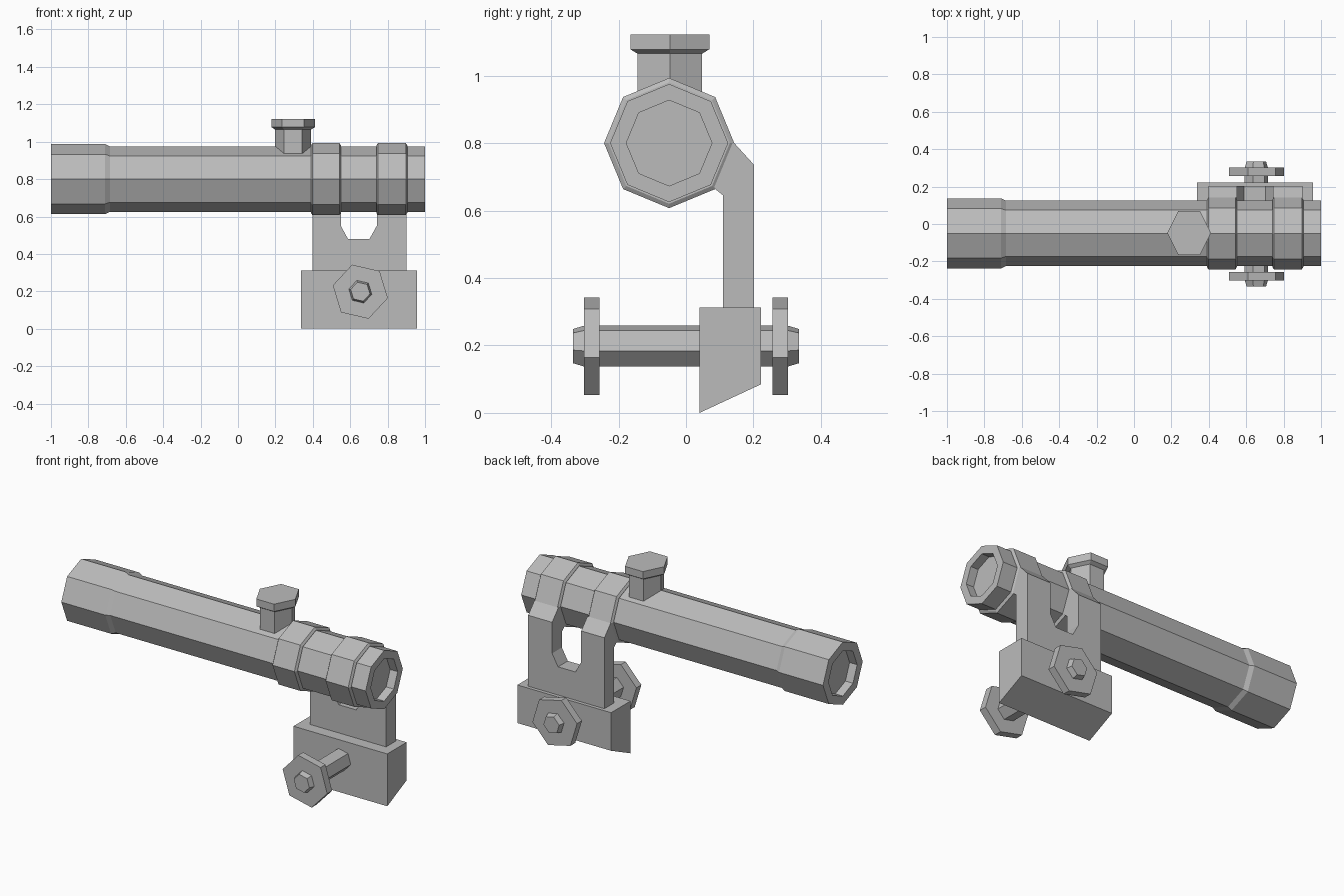
import bpy, bmesh, math

cube = bpy.data.objects.get("Cube")
if cube:
    bpy.data.objects.remove(cube, do_unlink=True)

grey = bpy.data.materials.new("plain_grey")
grey.use_nodes = True
colour = (0.5, 0.5, 0.5, 1)
grey.diffuse_color = colour
grey.node_tree.nodes["Principled BSDF"].inputs["Base Color"].default_value = colour


def make(name, bm):
    bmesh.ops.recalc_face_normals(bm, faces=bm.faces)
    mesh = bpy.data.meshes.new(name)
    bm.to_mesh(mesh)
    bm.free()
    mesh.materials.append(grey)
    obj = bpy.data.objects.new(name, mesh)
    bpy.context.collection.objects.link(obj)
    return obj


def place(axis, a, u, v):
    """Point at distance a along an axis, with u and v across it."""
    return {"x": (a, u, v), "y": (u, a, v), "z": (u, v, a)}[axis]


def lathe(name, axis, centre, profile, sides, turn=0, stretch=1):
    """Faceted solid from (position, radius) steps along an axis."""
    bm = bmesh.new()
    rings = []
    for a, r in profile:
        ring = []
        for i in range(sides):
            t = math.radians(turn) + math.tau * i / sides
            ring.append(bm.verts.new(place(axis, a, centre[0] + r * math.cos(t),
                                           centre[1] + r * stretch * math.sin(t))))
        rings.append(ring)
    for lo, hi in zip(rings, rings[1:]):
        for i in range(sides):
            j = (i + 1) % sides
            bm.faces.new((lo[i], lo[j], hi[j], hi[i]))
    bm.faces.new(rings[0])
    bm.faces.new(rings[-1])
    return make(name, bm)


def prism(name, axis, outline, start, end):
    """Outline extruded along an axis."""
    bm = bmesh.new()
    face = bm.faces.new([bm.verts.new(place(axis, start, u, v)) for u, v in outline])
    extruded = bmesh.ops.extrude_face_region(bm, geom=[face])["geom"]
    verts = [g for g in extruded if isinstance(g, bmesh.types.BMVert)]
    bmesh.ops.translate(bm, vec=place(axis, end - start, 0, 0), verts=verts)
    return make(name, bm)


# Octagonal tube with a wider rear section and recessed ends
tube_centre = (-0.05, 0.8)
lathe("scope_tube", "x", tube_centre,
      [(-0.95, 0.135), (-1, 0.135), (-1, 0.187), (-0.71, 0.187), (-0.685, 0.175),
       (1, 0.175), (1, 0.127), (0.95, 0.127)], 8)

# Clamp rings around the tube
for name, x0, x1 in (("rear_ring", 0.39, 0.55), ("front_ring", 0.74, 0.905)):
    lathe(name, "x", tube_centre,
          [(x0, 0.18), (x0 + 0.008, 0.193), (x1 - 0.008, 0.193), (x1, 0.18)], 8)

# Hexagonal adjustment knob
lathe("knob", "z", (0.295, -0.048),
      [(0.86, 0.096), (1.065, 0.096), (1.078, 0.117), (1.122, 0.117)], 6, stretch=1.155)

# Side arm with an open slot between the rings
arm = prism("mount_arm", "x",
            [(0.11, 0.3), (0.202, 0.3), (0.202, 0.735), (0.143, 0.8),
             (0.06, 0.8), (0.086, 0.664), (0.11, 0.645)], 0.397, 0.9)
cutter = prism("slot_cutter", "y",
               [(0.55, 0.9), (0.55, 0.55), (0.588, 0.48), (0.703, 0.48),
                (0.742, 0.55), (0.742, 0.9)], -0.2, 0.4)
cutter.hide_render = True
slot = arm.modifiers.new("slot", "BOOLEAN")
slot.operation = "DIFFERENCE"
slot.solver = "EXACT"
slot.object = cutter
bpy.context.view_layer.objects.active = arm
bpy.ops.object.modifier_apply(modifier=slot.name)
bpy.data.objects.remove(cutter, do_unlink=True)

# Base block with a sloping underside
prism("mount_base", "x", [(0.04, 0), (0.223, 0.085), (0.223, 0.312), (0.04, 0.312)],
      0.338, 0.957)

# Cross bolt and its two hexagonal nuts
bolt_centre = (0.654, 0.198)
lathe("cross_bolt", "y", bolt_centre,
      [(-0.335, 0.053), (-0.3, 0.064), (0.3, 0.064), (0.335, 0.053)], 6, turn=-13)
for name, y in (("front_nut", -0.28), ("back_nut", 0.28)):
    lathe(name, "y", bolt_centre, [(y - 0.023, 0.151), (y + 0.023, 0.151)], 6, turn=-13)
